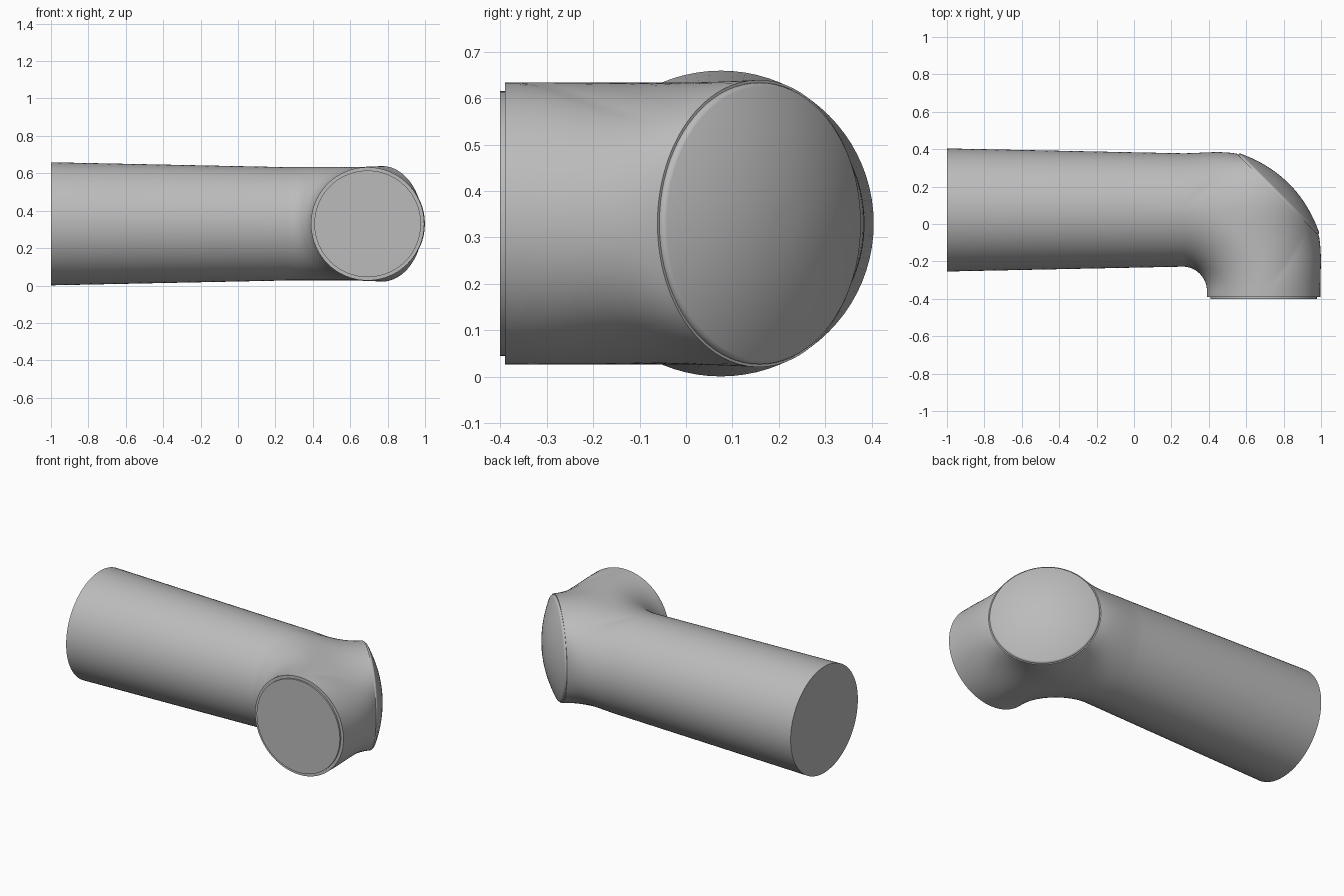
import bpy, bmesh, math
from mathutils import Vector, Matrix

if "Cube" in bpy.data.objects:
    bpy.data.objects.remove(bpy.data.objects["Cube"])

grey = bpy.data.materials.new("plain_grey")
grey.use_nodes = True
colour = (0.5, 0.5, 0.5, 1)
grey.diffuse_color = colour
grey.node_tree.nodes["Principled BSDF"].inputs["Base Color"].default_value = colour

HALF = 40                # segments in half a pipe ring
ARC = 24                 # segments along the bend
PIPE = 0.303             # pipe radius at the bend
WIDE = 0.329             # radius at the far end
MID_Z = 0.33
BEND = 0.433             # centreline radius of the bend
PIVOT = Vector((0.26, -0.358, MID_Z))
UP = Vector((0, 0, 1))
OUT = Vector((1, 1, 0)).normalized()      # direction the cap faces
SIDE = Vector((1, -1, 0)).normalized()
RIM_CENTRE = Vector((0.77, 0.157, MID_Z))
RIM = 0.309


def finish(bm, name):
    bmesh.ops.remove_doubles(bm, verts=bm.verts, dist=1e-4)
    bmesh.ops.recalc_face_normals(bm, faces=bm.faces)
    mesh = bpy.data.meshes.new(name)
    bm.to_mesh(mesh)
    bm.free()
    mesh.materials.append(grey)
    obj = bpy.data.objects.new(name, mesh)
    bpy.context.collection.objects.link(obj)
    bpy.ops.object.select_all(action='DESELECT')
    obj.select_set(True)
    bpy.context.view_layer.objects.active = obj
    bpy.ops.object.shade_smooth_by_angle(angle=math.radians(30))
    return obj


def loft(bm, rows, closed):
    """Skin a list of point rows with quads; returns the vertex rows."""
    grid = [[bm.verts.new(p) for p in row] for row in rows]
    for a, b in zip(grid, grid[1:]):
        n = len(a)
        for i in range(n if closed else n - 1):
            j = (i + 1) % n
            bm.faces.new((a[i], a[j], b[j], b[i]))
    return grid


def section(theta, phi):
    """Point on the bent pipe; phi is measured from the top, outward."""
    d = Vector((math.sin(theta), math.cos(theta), 0))
    return PIVOT + d * (BEND + PIPE * math.sin(phi)) + UP * PIPE * math.cos(phi)


def ring(centre, axis_a, radius):
    return [centre + radius * (axis_a * math.sin(p) + UP * math.cos(p))
            for p in (math.pi * i / HALF for i in range(2 * HALF))]


QUARTER = math.pi / 2
bm = bmesh.new()

# Long tapered arm with a flat end
start = PIVOT + Vector((0, BEND, 0))
far = Vector((-1, start.y, MID_Z))
Y, X = Vector((0, 1, 0)), Vector((1, 0, 0))
arm = loft(bm, [ring(far.lerp(start, t / 6), Y, WIDE + (PIPE - WIDE) * t / 6)
                for t in range(7)], True)
bm.faces.new(arm[0])

# Short spigot with a stepped end
end = PIVOT + Vector((BEND, 0, 0))
steps = [(end.y, PIPE), (-0.39, PIPE), (-0.39, 0.285), (-0.4, 0.285)]
spigot = loft(bm, [ring(Vector((end.x, y, MID_Z)), X, r) for y, r in steps], True)
bm.faces.new(spigot[-1])

# Inner half of the bend
loft(bm, [[section(QUARTER * t / ARC, math.pi * (1 + i / HALF)) for i in range(HALF + 1)]
          for t in range(ARC + 1)], False)

# Outer half of the bend: boundary loop with the direction the skin leaves it
loop = []
for i in range(ARC):                                  # top seam
    loop.append((section(QUARTER * i / ARC, 0), OUT))
for i in range(HALF):                                 # spigot half ring
    p = math.pi * i / HALF
    flow = Vector((math.cos(p) ** 2, 1, -math.sin(p) * math.cos(p)))
    loop.append((section(QUARTER, p), flow.normalized()))
for i in range(ARC):                                  # bottom seam
    loop.append((section(QUARTER * (1 - i / ARC), math.pi), OUT))
for i in range(HALF):                                 # arm half ring
    p = math.pi * (1 - i / HALF)
    flow = Vector((1, math.cos(p) ** 2, -math.sin(p) * math.cos(p)))
    loop.append((section(0, p), flow.normalized()))

# Blend that loop smoothly into the round rim
STEPS = 14
rows = [[] for _ in range(STEPS + 1)]
for p0, t0 in loop:
    rel = p0 - RIM_CENTRE
    a = math.atan2(rel.z, rel.dot(SIDE))
    c, s = math.cos(a), math.sin(a)
    p1 = RIM_CENTRE + RIM * (SIDE * c + UP * s)
    t1 = (OUT * (1 - 0.45 * c * c) - SIDE * 0.8 * c * abs(c) + UP * 0.04 * s).normalized()
    size = (p1 - p0).length
    for k in range(STEPS + 1):
        t = k / STEPS
        rows[k].append(p0 * (2*t**3 - 3*t*t + 1) + t0 * size * (t**3 - 2*t*t + t)
                       + p1 * (3*t*t - 2*t**3) + t1 * size * (t**3 - t*t))
skin = loft(bm, rows, True)
bm.faces.new(skin[-1])
finish(bm, "elbow_pipe")

# Domed cap with a softly rounded edge
bm = bmesh.new()
DOME, EDGE = 0.07, 0.297
profile = [(0.303, -0.01), (0.303, 0.004), (0.301, 0.009)]
profile += [(EDGE * math.cos(QUARTER * i / 14), 0.013 + DOME * (1 - math.cos(QUARTER * i / 14) ** 2))
            for i in range(14)]
cap = loft(bm, [[RIM_CENTRE + OUT * h + r * (SIDE * math.cos(a) + UP * math.sin(a))
                 for a in (math.pi * i / HALF for i in range(2 * HALF))]
                for r, h in profile], True)
bm.faces.new(cap[-1])
finish(bm, "domed_cap")
